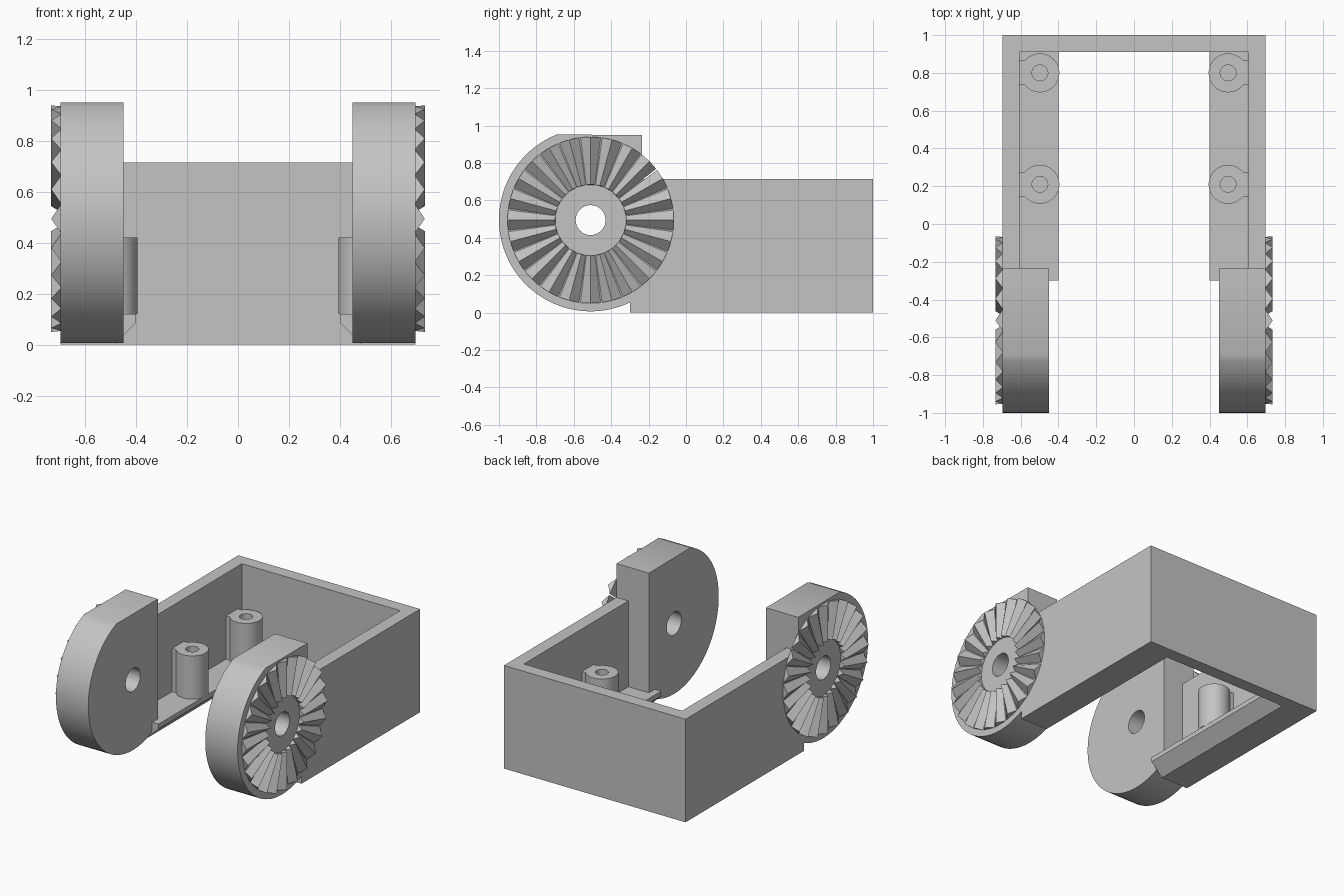
import bpy
import bmesh
from math import sin, cos, pi, asin, acos, radians

if "Cube" in bpy.data.objects:
    bpy.data.objects.remove(bpy.data.objects["Cube"], do_unlink=True)

grey = bpy.data.materials.new("plain grey")
grey.use_nodes = True
grey.diffuse_color = (0.55, 0.55, 0.55, 1)
grey.node_tree.nodes["Principled BSDF"].inputs["Base Color"].default_value = (0.55, 0.55, 0.55, 1)

HUB_Y, HUB_Z, HUB_R = -0.51, 0.495, 0.49
OUT, INN = 0.697, 0.607          # outer and inner wall faces
WALL_TOP, LEDGE_TOP, ARM_END = 0.715, 0.12, -0.235


def finish(name, bm):
    bmesh.ops.recalc_face_normals(bm, faces=bm.faces)
    mesh = bpy.data.meshes.new(name)
    bm.to_mesh(mesh)
    bm.free()
    mesh.materials.append(grey)
    obj = bpy.data.objects.new(name, mesh)
    bpy.context.scene.collection.objects.link(obj)
    return obj


def prism(name, profile, axis, lo, hi):
    """Extrude a closed 2D profile along x, y or z."""
    bm = bmesh.new()

    def place(p, d):
        return {"x": (d, *p), "y": (p[0], d, p[1]), "z": (*p, d)}[axis]
    face = bm.faces.new([bm.verts.new(place(p, lo)) for p in profile])
    ext = bmesh.ops.extrude_face_region(bm, geom=[face])
    shift = {"x": (hi - lo, 0, 0), "y": (0, hi - lo, 0), "z": (0, 0, hi - lo)}[axis]
    bmesh.ops.translate(bm, vec=shift, verts=[g for g in ext["geom"] if isinstance(g, bmesh.types.BMVert)])
    return finish(name, bm)


def arc(cx, cy, r, a, b, n):
    return [(cx + r * cos(a + (b - a) * i / n), cy + r * sin(a + (b - a) * i / n)) for i in range(n + 1)]


def activate(obj):
    bpy.ops.object.select_all(action="DESELECT")
    obj.select_set(True)
    bpy.context.view_layer.objects.active = obj


def drill(obj, cutter):
    """Cut a hole, drop the cutter and smooth the round faces."""
    mod = obj.modifiers.new("hole", "BOOLEAN")
    mod.operation, mod.solver, mod.object = "DIFFERENCE", "EXACT", cutter
    activate(obj)
    bpy.ops.object.modifier_apply(modifier=mod.name)
    bpy.data.objects.remove(cutter, do_unlink=True)
    bpy.ops.object.shade_smooth_by_angle(angle=radians(30))


def circle(cx, cy, r, n=32):
    return arc(cx, cy, r, 0, 2 * pi, n)[:-1]


def tooth_ring(name, side, count=24, r_in=0.19, r_out=0.445, height=0.037):
    """Radial ridges with a triangular section and narrow gaps."""
    bm = bmesh.new()
    half = pi / count * 0.93
    for i in range(count):
        a = 2 * pi * i / count
        ends = []
        for r in (r_in, r_out):
            ends.append([bm.verts.new((side * x, HUB_Y + r * cos(t), HUB_Z + r * sin(t)))
                         for t, x in ((a - half, OUT), (a, OUT + height), (a + half, OUT))])
        p, q = ends
        bm.faces.new(p)
        bm.faces.new(q)
        for j in range(3):
            k = (j + 1) % 3
            bm.faces.new((p[j], p[k], q[k], q[j]))
    return finish(name, bm)


# U-shaped wall
prism("wall_frame", [(-OUT, -0.3), (-OUT, 1), (OUT, 1), (OUT, -0.3),
                     (INN, -0.3), (INN, 0.91), (-INN, 0.91), (-INN, -0.3)], "z", 0, WALL_TOP)

for side, label in ((1, "left"), (-1, "right")):
    # Round arm plate with a flat top and a square rear edge
    top_z = 0.95
    start = pi - asin((top_z - HUB_Z) / HUB_R)
    stop = 2 * pi - acos((ARM_END - HUB_Y) / HUB_R)
    outline = [(ARM_END, top_z)] + arc(HUB_Y, HUB_Z + 0.002, HUB_R, start, stop, 48)
    plate = prism(label + "_arm_plate", outline, "x", side * 0.449, side * OUT)
    drill(plate, prism("pivot_cutter", circle(HUB_Y, HUB_Z, 0.08), "x", side * 0.3, side * 0.9))

    # Toothed face
    tooth_ring(label + "_tooth_ring", side)

    # Chamfered ledge along the wall
    ledge = [(INN, 0), (0.487, 0), (0.4, 0.087), (0.4, LEDGE_TOP), (INN, LEDGE_TOP)]
    prism(label + "_ledge", [(side * x, z) for x, z in ledge], "y", -0.3, 0.91)

    # Screw posts, each tied to the wall by a rib
    for y, place in ((0.8, "rear"), (0.21, "front")):
        web = asin(0.065 / 0.103)
        shape = [(INN, y + 0.065)] + arc(0.498, y, 0.103, web, 2 * pi - web, 32) + [(INN, y - 0.065)]
        post = prism(f"{label}_{place}_screw_post", [(side * px, py) for px, py in shape],
                     "z", LEDGE_TOP, 0.42)
        drill(post, prism("screw_cutter", circle(side * 0.498, y, 0.042, 24), "z", 0.16, 0.6))
